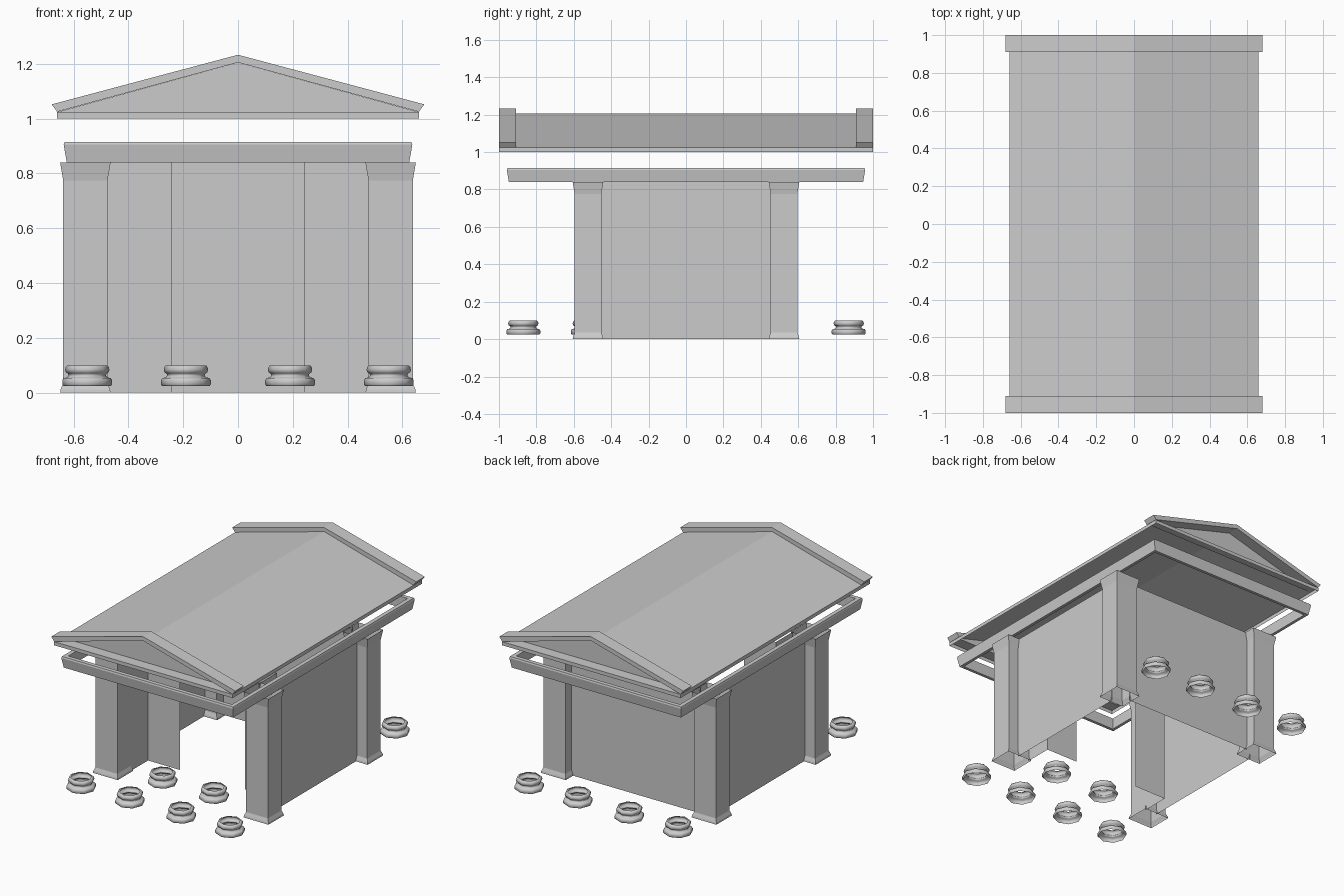
import bpy, bmesh, math

if "Cube" in bpy.data.objects:
    bpy.data.objects.remove(bpy.data.objects["Cube"])


def finish(name, bm):
    bmesh.ops.remove_doubles(bm, verts=bm.verts, dist=1e-5)
    bmesh.ops.recalc_face_normals(bm, faces=bm.faces)
    me = bpy.data.meshes.new(name)
    bm.to_mesh(me)
    bm.free()
    ob = bpy.data.objects.new(name, me)
    bpy.context.collection.objects.link(ob)
    return ob


def skin(bm, rings, closed=True):
    """Bridge consecutive rings of points with quads."""
    rows = [[bm.verts.new(p) for p in r] for r in rings]
    for a, b in zip(rows, rows[1:]):
        n = len(a)
        for i in range(n if closed else n - 1):
            j = (i + 1) % n
            bm.faces.new((a[i], a[j], b[j], b[i]))
    return rows


def rect(cx, cy, hx, hy, z):
    return [(cx + sx * hx, cy + sy * hy, z)
            for sx, sy in ((-1, -1), (1, -1), (1, 1), (-1, 1))]


def upright(name, path, z0=0.0, z1=0.84):
    """Thin wall standing on a plan path."""
    bm = bmesh.new()
    skin(bm, [[(x, y, z) for x, y in path] for z in (z0, z1)], closed=False)
    return finish(name, bm)


# Corner pilasters with flared foot and capital
for sx in (-1, 1):
    for sy in (-1, 1):
        bm = bmesh.new()
        skin(bm, [rect(sx * 0.557, sy * 0.524, 0.081 + g, 0.071 + g, z)
                  for g, z in ((0.011, 0), (0.009, 0.012), (0, 0.035),
                               (0, 0.775), (0.011, 0.84))])
        finish("corner_pilaster", bm)

# Chamber walls: sides, back, and the recessed door wall
for s in (-1, 1):
    upright("side_wall", [(s * 0.562, -0.455), (s * 0.562, 0.455)])
    upright("door_wall", [(s * 0.476, -0.455), (s * 0.476, -0.27), (s * 0.24, -0.27)])
upright("back_wall", [(-0.478, 0.528), (0.478, 0.528)])

# Entablature ring, flared upward with a small lip
bm = bmesh.new()
skin(bm, [rect(0, 0, 0.625 + o, 0.947 + o, z)
          for o, z in ((-0.02, 0.84), (0, 0.84), (0.011, 0.905), (0.008, 0.915),
                       (-0.02, 0.915), (-0.02, 0.84))])
finish("entablature", bm)

# Eaves band around the roof foot
bm = bmesh.new()
skin(bm, [rect(0, 0, 0.66, 1.0, z) for z in (1.0, 1.024)])
finish("eaves_band", bm)

# Roof slopes, open underneath
bm = bmesh.new()
skin(bm, [[(-0.66, y, 1.024), (0, y, 1.206), (0.66, y, 1.024)] for y in (-0.92, 0.92)],
     closed=False)
finish("roof_slopes", bm)

for s in (-1, 1):
    # Recessed gable panel and the ledge in front of it
    bm = bmesh.new()
    foot = [bm.verts.new((x, s * 0.925, 1.024)) for x in (-0.66, 0.66)]
    lip = [bm.verts.new((x, s, 1.024)) for x in (0.66, -0.66)]
    top = bm.verts.new((0, s * 0.925, 1.205))
    bm.faces.new(foot + [top])
    bm.faces.new(foot + lip)
    finish("gable_panel", bm)

    # Raking cornice
    prof = [(-0.66, 1.025), (-0.68, 1.052), (0, 1.233), (0.68, 1.052), (0.66, 1.025), (0, 1.205)]
    bm = bmesh.new()
    rows = skin(bm, [[(x, y, z) for x, z in prof] for y in (s * 0.91, s)])
    for r in rows:
        bm.faces.new((r[0], r[1], r[2], r[5]))
        bm.faces.new((r[5], r[2], r[3], r[4]))
    finish("raking_cornice", bm)

# Column bases: front row, inner pair, back row
base_profile = [(0.087, 0.025), (0.091, 0.030), (0.091, 0.045), (0.086, 0.053),
                (0.073, 0.056), (0.068, 0.063), (0.071, 0.070), (0.078, 0.074),
                (0.081, 0.083), (0.079, 0.093), (0.073, 0.100), (0.063, 0.100)]
spots = [(x, y) for y in (-0.87, 0.87) for x in (-0.55, -0.19, 0.19, 0.55)]
spots += [(-0.19, -0.525), (0.19, -0.525)]
SIDES = 8
for cx, cy in spots:
    bm = bmesh.new()
    skin(bm, [[(cx + r * math.cos(2 * math.pi * i / SIDES),
                cy + r * math.sin(2 * math.pi * i / SIDES), z) for i in range(SIDES)]
              for r, z in base_profile])
    ob = finish("column_base", bm)
    for p in ob.data.polygons:
        p.use_smooth = True
